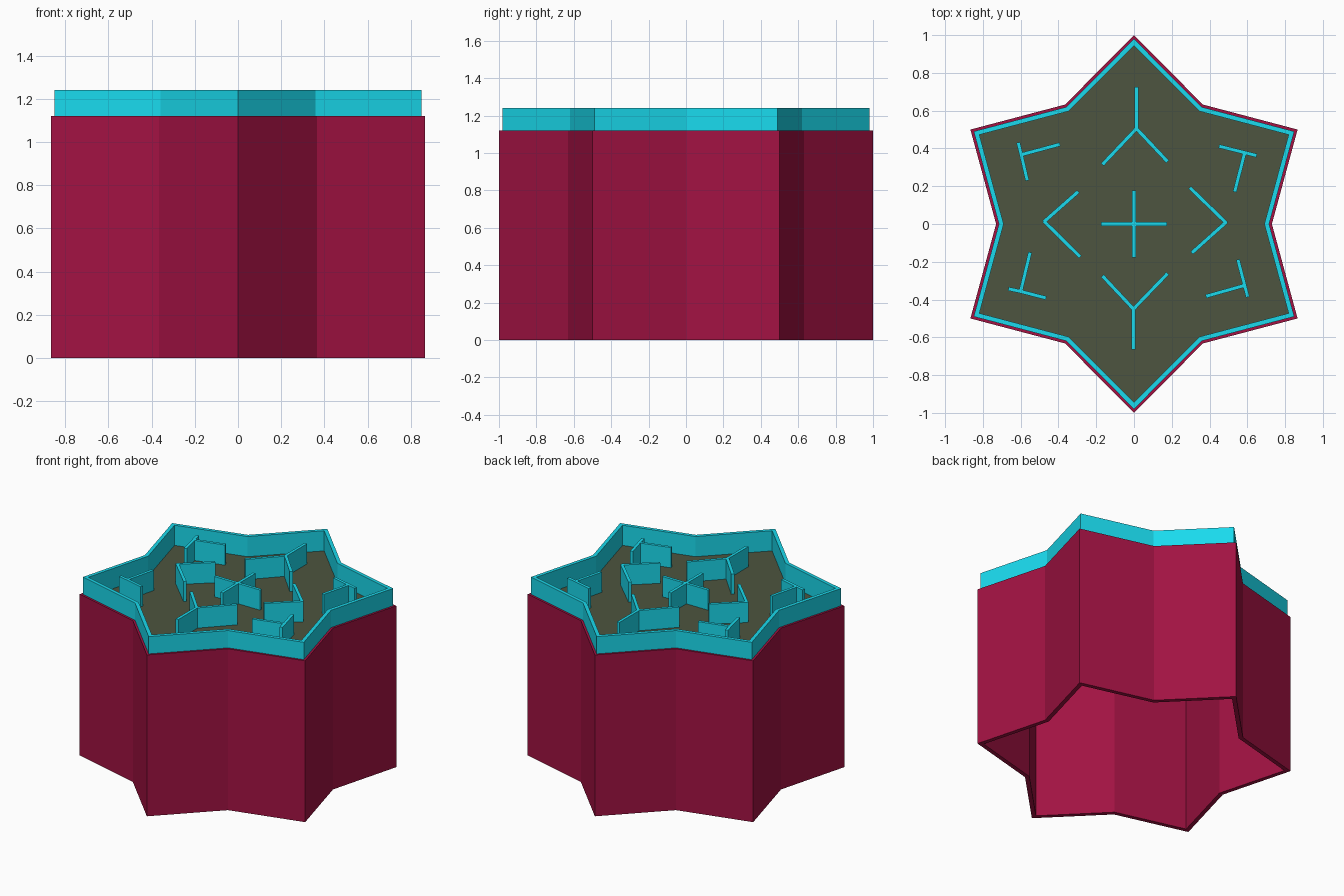
import bpy, bmesh, math
from mathutils import Vector

if "Cube" in bpy.data.objects:
    bpy.data.objects.remove(bpy.data.objects["Cube"])


def material(name, rgb):
    m = bpy.data.materials.new(name)
    m.diffuse_color = (*rgb, 1)
    m.use_nodes = True
    m.node_tree.nodes["Principled BSDF"].inputs["Base Color"].default_value = m.diffuse_color
    return m


CRIMSON = material("crimson", (0.36, 0.006, 0.055))
CYAN = material("cyan", (0.01, 0.70, 0.85))
OLIVE = material("olive", (0.075, 0.09, 0.05))


def star(scale):
    # six tips at radius 1, six valleys at radius 0.73
    return [Vector((math.sin(i * math.pi / 6), math.cos(i * math.pi / 6)))
            * (0.73 if i % 2 else 1.0) * scale for i in range(12)]


def finish(name, bm, mat):
    bmesh.ops.recalc_face_normals(bm, faces=bm.faces)
    me = bpy.data.meshes.new(name)
    bm.to_mesh(me)
    bm.free()
    me.materials.append(mat)
    ob = bpy.data.objects.new(name, me)
    bpy.context.collection.objects.link(ob)
    return ob


def star_ring(name, outer, inner, z0, z1, mat):
    bm = bmesh.new()
    loops = [[bm.verts.new((p.x, p.y, z)) for p in star(s)]
             for s, z in ((outer, z0), (outer, z1), (inner, z1), (inner, z0))]
    for a, b in zip(loops, loops[1:] + loops[:1]):
        for i in range(12):
            j = (i + 1) % 12
            bm.faces.new((a[i], a[j], b[j], b[i]))
    return finish(name, bm, mat)


def star_slab(name, scale, z0, z1, mat):
    bm = bmesh.new()
    lo, hi = [[bm.verts.new((p.x, p.y, z)) for p in star(scale)] for z in (z0, z1)]
    bm.faces.new(lo)
    bm.faces.new(hi)
    for i in range(12):
        j = (i + 1) % 12
        bm.faces.new((lo[i], lo[j], hi[j], hi[i]))
    return finish(name, bm, mat)


def partition(name, hub, ends, z0=1.10, z1=1.24, width=0.02):
    # upright plates running from a shared hub to each end
    bm = bmesh.new()
    hub = Vector(hub)
    for e in ends:
        e = Vector(e)
        d = (e - hub).normalized()
        n = Vector((-d.y, d.x)) * width / 2
        s = hub - d * width / 4
        lo, hi = [[bm.verts.new((p.x, p.y, z)) for p in (s + n, s - n, e - n, e + n)]
                  for z in (z0, z1)]
        bm.faces.new(lo)
        bm.faces.new(hi)
        for i in range(4):
            j = (i + 1) % 4
            bm.faces.new((lo[i], lo[j], hi[j], hi[i]))
    return finish(name, bm, CYAN)


# Hollow outer wall, raised rim and recessed floor
star_ring("outer_wall", 1.0, 0.96, 0, 1.12, CRIMSON)
star_ring("rim", 0.98, 0.945, 1.10, 1.24, CYAN)
star_slab("floor", 0.965, 1.08, 1.10, OLIVE)

# Thin partitions standing on the floor
partition("centre_cross", (0, 0), [(-.175, 0), (.175, 0), (0, -.178), (0, .178)])
partition("back_fork", (.013, .505), [(.013, .725), (-.167, .315), (.178, .33)])
partition("front_fork", (-.003, -.45), [(-.003, -.665), (-.167, -.275), (.178, -.262)])
partition("left_chevron", (-.475, .013), [(-.295, .172), (-.285, -.174)])
partition("right_chevron", (.486, .008), [(.295, .193), (.306, -.153)])
partition("back_left_tee", (-.597, .367), [(-.613, .432), (-.565, .23), (-.392, .422)])
partition("back_right_tee", (.586, .378), [(.45, .412), (.65, .362), (.533, .17)])
partition("front_left_tee", (-.6, -.357), [(-.665, -.343), (-.465, -.392), (-.55, -.15)])
partition("front_right_tee", (.586, -.325), [(.55, -.188), (.602, -.387), (.38, -.383)])
